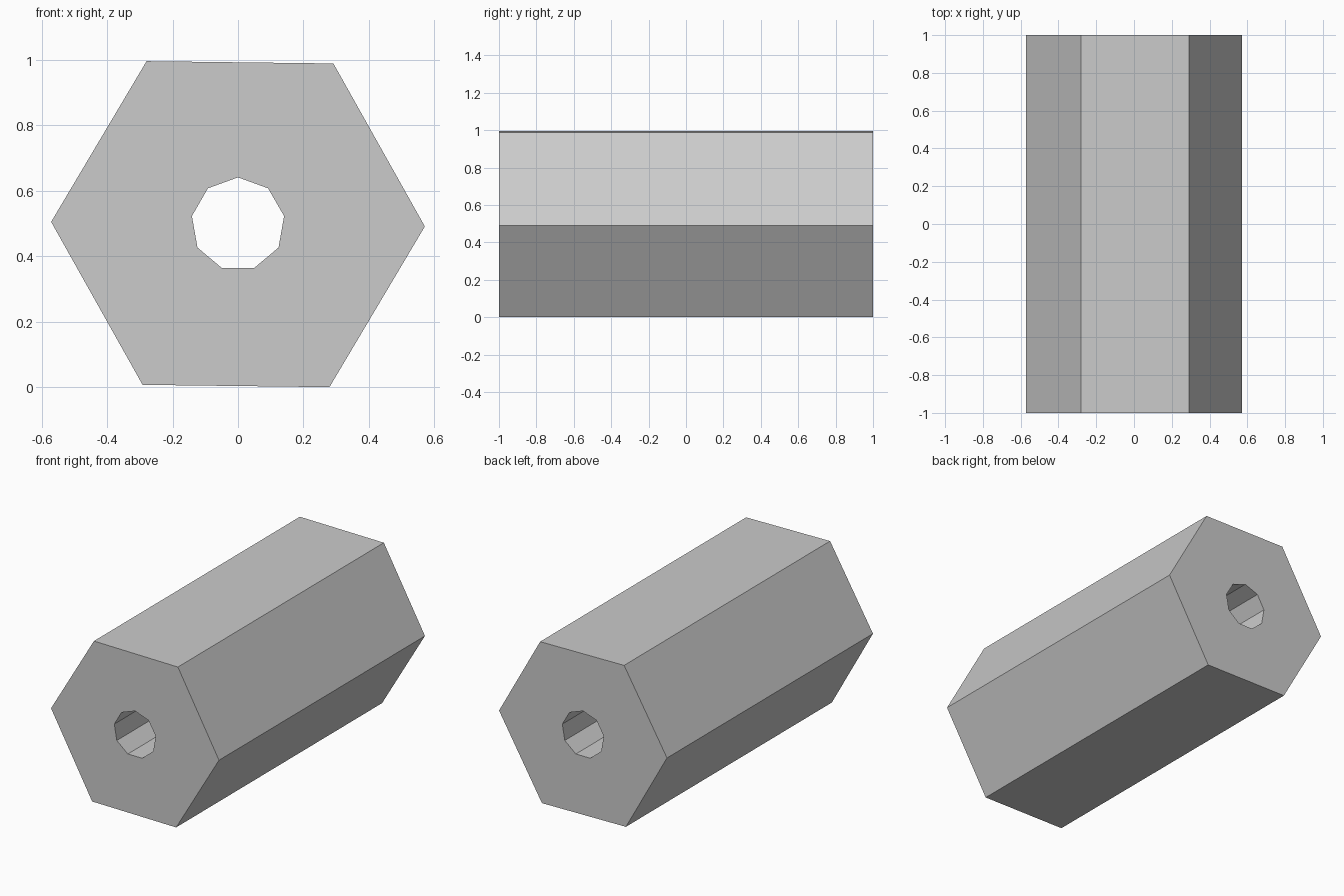
import bpy, bmesh, math
from mathutils import Vector

cube = bpy.data.objects.get("Cube")
if cube:
    bpy.data.objects.remove(cube, do_unlink=True)

LENGTH = 2.0
CENTRE_Z = 0.498

grey = bpy.data.materials.new("plain_grey")
grey.use_nodes = True
colour = (0.6, 0.6, 0.6, 1)
grey.diffuse_color = colour
grey.node_tree.nodes["Principled BSDF"].inputs["Base Color"].default_value = colour


def add_ring(bm, sides, radius, start_degrees):
    """Closed polygon outline in the front plane."""
    verts = []
    for i in range(sides):
        a = math.radians(start_degrees) + math.tau * i / sides
        verts.append(bm.verts.new((radius * math.cos(a), -LENGTH / 2,
                                   CENTRE_Z + radius * math.sin(a))))
    return [bm.edges.new((verts[i], verts[(i + 1) % sides])) for i in range(sides)]


bm = bmesh.new()
# Hexagonal outline and nine-sided bore
edges = add_ring(bm, 6, 0.571, -0.7) + add_ring(bm, 9, 0.143, 90)
# End face with the hole, then extruded along the length
bmesh.ops.triangle_fill(bm, edges=edges, use_beauty=True)
result = bmesh.ops.extrude_face_region(bm, geom=bm.faces[:], use_keep_orig=True)
moved = [g for g in result["geom"] if isinstance(g, bmesh.types.BMVert)]
bmesh.ops.translate(bm, verts=moved, vec=Vector((0, LENGTH, 0)))
bmesh.ops.recalc_face_normals(bm, faces=bm.faces[:])

mesh = bpy.data.meshes.new("hex_spacer")
bm.to_mesh(mesh)
bm.free()
mesh.materials.append(grey)
spacer = bpy.data.objects.new("hex_spacer", mesh)
bpy.context.collection.objects.link(spacer)
